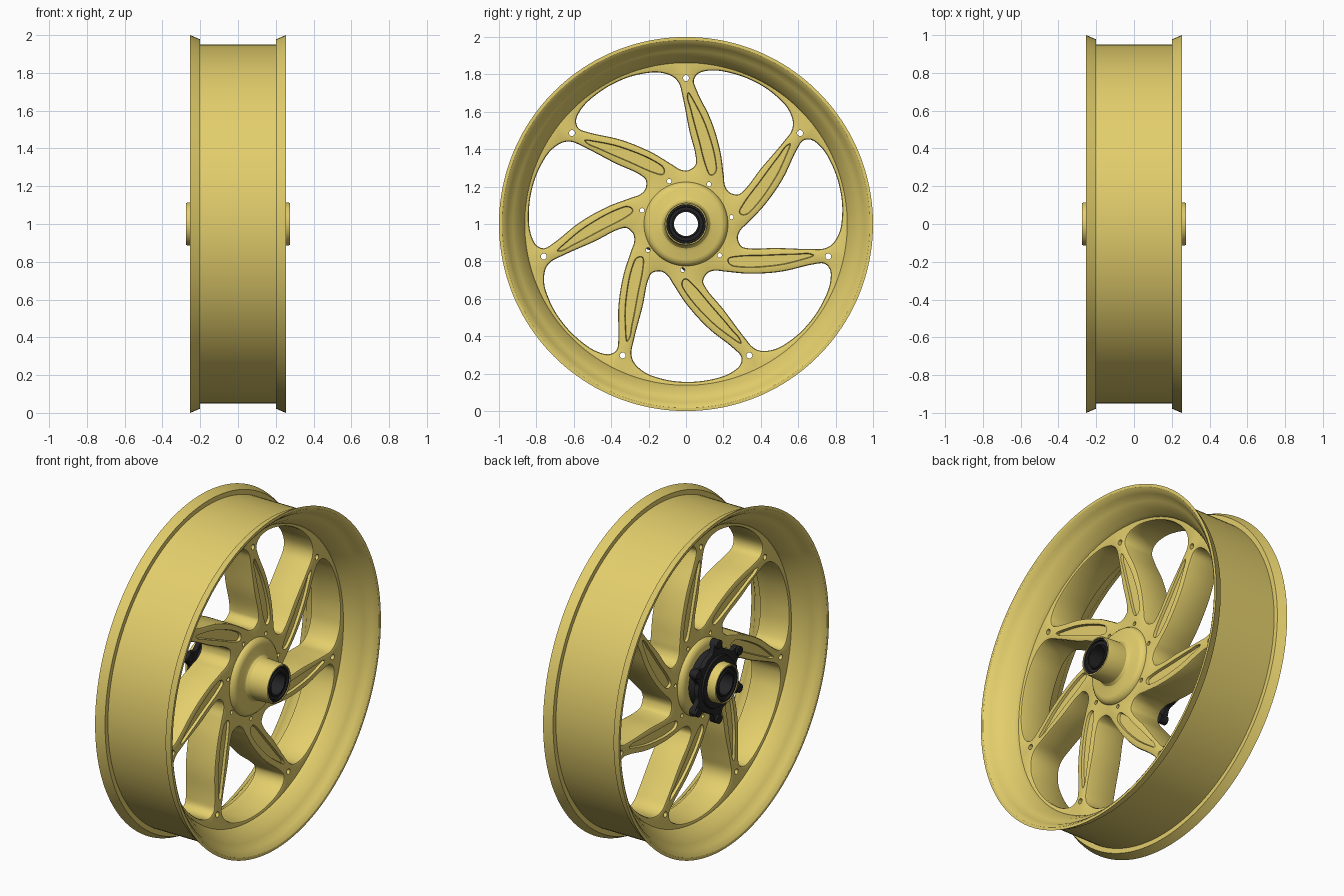
import bpy, bmesh, math
from mathutils import Matrix, Vector
from mathutils.geometry import delaunay_2d_cdt, interpolate_bezier

cube = bpy.data.objects.get("Cube")
if cube:
    bpy.data.objects.remove(cube, do_unlink=True)

SPOKES = 7
STEP = math.tau / SPOKES


def material(name, color, rough):
    m = bpy.data.materials.new(name)
    m.use_nodes = True
    m.diffuse_color = color
    node = m.node_tree.nodes["Principled BSDF"]
    node.inputs["Base Color"].default_value = color
    node.inputs["Roughness"].default_value = rough
    return m


gold = material("gold", (0.77, 0.62, 0.15, 1), 0.5)
black = material("black", (0.018, 0.018, 0.02, 1), 0.5)


def add_object(name, bm, mat):
    bmesh.ops.remove_doubles(bm, verts=bm.verts, dist=2e-5)
    bmesh.ops.recalc_face_normals(bm, faces=bm.faces)
    mesh = bpy.data.meshes.new(name)
    bm.to_mesh(mesh)
    bm.free()
    mesh.materials.append(mat)
    obj = bpy.data.objects.new(name, mesh)
    bpy.context.collection.objects.link(obj)
    return obj


def lathe(name, profile, mat, n=128):
    """Revolve a closed (x, radius) profile around the axle."""
    bm = bmesh.new()
    rings = []
    for i in range(n):
        a = math.tau * i / n
        rings.append([bm.verts.new((x, r * math.cos(a), 1 + r * math.sin(a))) for x, r in profile])
    for i in range(n):
        a, b = rings[i], rings[(i + 1) % n]
        for j in range(len(profile)):
            k = (j + 1) % len(profile)
            bm.faces.new((a[j], a[k], b[k], b[j]))
    return add_object(name, bm, mat)


def mirrored(half):
    return half + [(-x, r) for x, r in reversed(half)]


def polar(r, deg, turn=0.0):
    a = math.radians(deg) + turn
    return Vector((r * math.cos(a), r * math.sin(a)))


def circle(radius, center=Vector((0, 0)), n=24):
    return [center + polar(radius, 360 * i / n) for i in range(n)]


def smooth_loop(pts, steps):
    """Smooth closed outline through the points."""
    n = len(pts)
    tan = [(pts[(i + 1) % n] - pts[i - 1]).normalized() for i in range(n)]
    out = []
    for i in range(n):
        p, q = pts[i], pts[(i + 1) % n]
        d = (q - p).length * 0.36
        seg = interpolate_bezier(p, p + tan[i] * d, q - tan[(i + 1) % n] * d, q, steps + 1)
        out += [Vector(v[:2]) for v in seg[:-1]]
    return out


def grown(loop, dist):
    """Offset a counter-clockwise outline outward."""
    out = []
    for i, p in enumerate(loop):
        t = (loop[(i + 1) % len(loop)] - loop[i - 1]).normalized()
        out.append(p + Vector((t.y, -t.x)) * dist)
    return out


def filled(x, y, segments):
    """Even-odd test: true on the solid part of nested outlines."""
    odd = False
    for ax, ay, bx, by in segments:
        if (ay > y) != (by > y) and x < ax + (y - ay) * (bx - ax) / (by - ay):
            odd = not odd
    return odd


def cap(bm, loops, levels):
    """Fill the area between nested outlines on each plane of constant x."""
    pts, edges = [], []
    for loop in loops:
        s, n = len(pts), len(loop)
        pts += loop
        edges += [(s + i, s + (i + 1) % n) for i in range(n)]
    segments = [(*pts[a], *pts[b]) for a, b in edges]
    coords, _, faces, *_ = delaunay_2d_cdt(pts, edges, [], 0, 1e-6)
    solid = [f for f in faces
             if filled(*(sum((coords[i] for i in f), Vector((0, 0))) / len(f)), segments)]
    for x in levels:
        verts = [bm.verts.new((x, c.x, 1 + c.y)) for c in coords]
        for f in solid:
            bm.faces.new([verts[i] for i in f])


def wall(bm, levels):
    """Bridge matching outlines given as (x, outline) levels."""
    rings = [[bm.verts.new((x, p.x, 1 + p.y)) for p in loop] for x, loop in levels]
    for a, b in zip(rings, rings[1:]):
        for i in range(len(a)):
            j = (i + 1) % len(a)
            bm.faces.new((a[i], a[j], b[j], b[i]))


# Rim: barrel, flared flanges and tapered inner wall
rim = lathe("rim", mirrored([
    (0.202, 0.95), (0.202, 0.978), (0.253, 1.0), (0.253, 0.984), (0.245, 0.972), (0.225, 0.955),
    (0.205, 0.943), (0.19, 0.925), (0.17, 0.905), (0.145, 0.888), (0.12, 0.872),
    (0.1, 0.862), (0.08, 0.858)]), gold, 160)

# Spoke web: thick disc with seven swept windows, face grooves and bolt holes
HALF, SOFT, DEPTH = 0.1, 0.012, 0.015
window = [(0.718, 85.8), (0.568, 76.7), (0.431, 65.5), (0.325, 52.5), (0.287, 44), (0.288, 34),
          (0.335, 28.6), (0.503, 36.2), (0.69, 39.9), (0.765, 41.6), (0.81, 45.5), (0.836, 52),
          (0.848, 63), (0.845, 75), (0.825, 83.5), (0.78, 87)]
groove = [(0.70, 89.3), (0.61, 87.7), (0.454, 81.5), (0.315, 69.7), (0.294, 62),
          (0.345, 61.5), (0.52, 77.3), (0.666, 86.6)]
bm = bmesh.new()
openings, pockets = [], []
for k in range(SPOKES):
    win = grown(smooth_loop([polar(r, a, k * STEP) for r, a in window], 6), -0.004)
    soft = grown(win, SOFT * 0.3)
    face = grown(win, SOFT)
    wall(bm, [(HALF, face), (HALF - SOFT * 0.3, soft), (HALF - SOFT, win),
              (SOFT - HALF, win), (SOFT * 0.3 - HALF, soft), (-HALF, face)])
    openings.append(face)
    pockets.append(smooth_loop([polar(r, a, k * STEP) for r, a in groove], 6))
    for hole in (circle(0.016, polar(0.78, 90, k * STEP)),
                 circle(0.012, polar(0.246, 60, k * STEP))):
        wall(bm, [(HALF, hole), (-HALF, hole)])
        openings.append(hole)
edge, bore = circle(0.875, n=96), circle(0.15, n=48)
for loop in (edge, bore):
    wall(bm, [(HALF, loop), (-HALF, loop)])
cap(bm, [edge, bore] + openings + pockets, (HALF, -HALF))
for pocket in pockets:
    floor = grown(pocket, -0.004)
    for side in (1, -1):
        wall(bm, [(side * HALF, pocket), (side * (HALF - DEPTH), floor)])
    cap(bm, [floor], (HALF - DEPTH, DEPTH - HALF))
web = add_object("spokes", bm, gold)

# Hub: shoulders on both sides with a tapered collar
hub = lathe("hub", mirrored([
    (0.09, 0.226), (0.104, 0.224), (0.116, 0.217), (0.126, 0.206), (0.131, 0.19),
    (0.135, 0.145), (0.141, 0.13), (0.155, 0.12), (0.265, 0.114), (0.274, 0.111),
    (0.274, 0.105), (0.24, 0.105)]), gold)

# Bearings and the spacer tube between them
bearing = lathe("bearings", mirrored([
    (0.265, 0.106), (0.27, 0.103), (0.27, 0.093), (0.26, 0.09), (0.26, 0.074),
    (0.268, 0.072), (0.268, 0.064)]), black, 64)

# Drive carrier on the right: ring, six lobes and their studs
LOBES = 6
THICK = 0.014
lobed = []
for k in range(LOBES):
    for r, a in ((0.185, 5), (0.185, 15), (0.225, 22), (0.245, 26), (0.25, 30),
                 (0.245, 34), (0.225, 38), (0.185, 45), (0.185, 55)):
        lobed.append(polar(r, a, k * math.tau / LOBES))
lobed, ring = smooth_loop(lobed, 4), circle(0.135, n=48)
bm = bmesh.new()
for loop in (lobed, ring):
    wall(bm, [(-0.198 - THICK, loop), (-0.198 + THICK, loop)])
cap(bm, [lobed, ring], (-0.198 - THICK, -0.198 + THICK))
carrier = add_object("carrier", bm, black)
sleeve = lathe("carrier_sleeve", [(-0.13, 0.11), (-0.13, 0.165), (-0.2, 0.16),
                                  (-0.222, 0.15), (-0.222, 0.11)], black, 64)
studs = []
for k in range(LOBES):
    bm = bmesh.new()
    y, z = polar(0.225, 30, k * math.tau / LOBES)
    spot = Matrix.Translation(Vector((-0.2, y, 1 + z))) @ Matrix.Rotation(math.pi / 2, 4, 'Y')
    bmesh.ops.create_cone(bm, cap_ends=True, segments=20, radius1=0.026, radius2=0.026,
                          depth=0.05, matrix=spot)
    studs.append(add_object(f"carrier_stud_{k + 1}", bm, black))

# Smooth shading with sharp edges kept
bpy.ops.object.select_all(action='DESELECT')
for obj in [rim, web, hub, bearing, carrier, sleeve] + studs:
    obj.select_set(True)
bpy.context.view_layer.objects.active = rim
bpy.ops.object.shade_smooth_by_angle(angle=math.radians(32))
